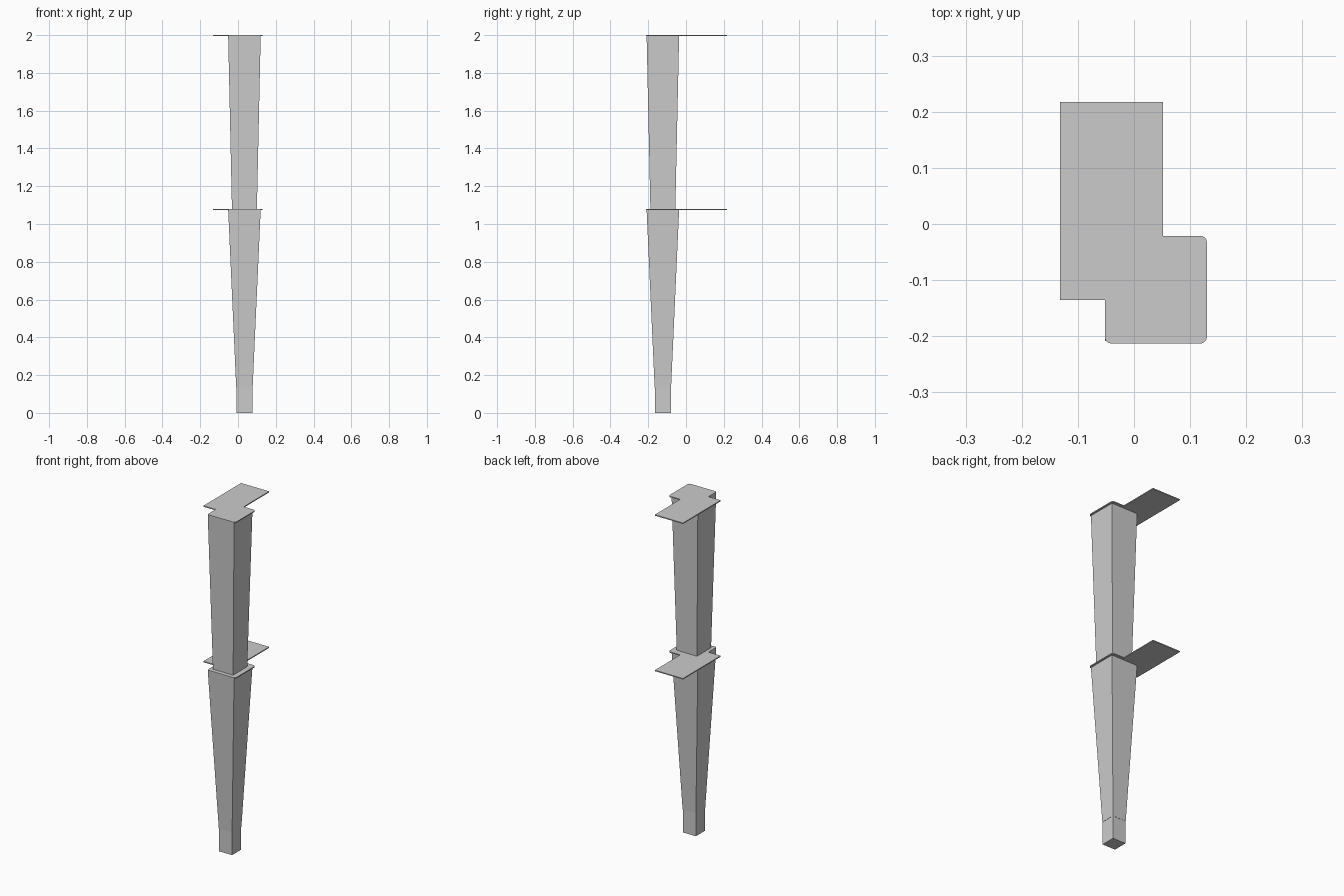
import bpy, bmesh, math

if "Cube" in bpy.data.objects:
    bpy.data.objects.remove(bpy.data.objects["Cube"])

CX, CY = 0.034, -0.1225   # leg axis
T = 0.006                 # plate thickness


def new_object(name, bm):
    bmesh.ops.recalc_face_normals(bm, faces=bm.faces)
    mesh = bpy.data.meshes.new(name)
    bm.to_mesh(mesh)
    bm.free()
    obj = bpy.data.objects.new(name, mesh)
    bpy.context.collection.objects.link(obj)
    return obj


def taper(name, z0, w0, z1, w1):
    """Closed square post, width w0 at z0 widening to w1 at z1."""
    bm = bmesh.new()
    bmesh.ops.create_cube(bm, size=1)
    for v in bm.verts:
        w, z = (w1, z1) if v.co.z > 0 else (w0, z0)
        v.co = (CX + v.co.x * w, CY + v.co.y * w, z)
    return new_object(name, bm)


def corner(x, y, start, r=0.012, steps=5):
    """Quarter-circle arc around a corner centre."""
    return [(x + r * math.cos(math.radians(start + 90 * i / steps)),
             y + r * math.sin(math.radians(start + 90 * i / steps)))
            for i in range(steps + 1)]


def plate(name, top):
    """Rounded flange merged with the rectangular side plate."""
    r = 0.012
    pts = [(-0.132, 0.217), (-0.132, -0.135), (-0.052, -0.135)]
    pts += corner(-0.052 + r, -0.213 + r, 180)
    pts += corner(0.130 - r, -0.213 + r, 270)
    pts += corner(0.130 - r, -0.021 - r, 0)
    pts += [(0.052, -0.021), (0.052, 0.217)]
    bm = bmesh.new()
    face = bm.faces.new([bm.verts.new((x, y, top - T)) for x, y in pts])
    ext = bmesh.ops.extrude_face_region(bm, geom=[face], use_keep_orig=True)
    verts = [g for g in ext["geom"] if isinstance(g, bmesh.types.BMVert)]
    bmesh.ops.translate(bm, verts=verts, vec=(0, 0, T))
    return new_object(name, bm)


# Straight foot and the two tapered leg sections
taper("foot", 0.0, 0.085, 0.135, 0.085)
taper("lower_leg", 0.135, 0.087, 1.08 - T, 0.172)
taper("upper_leg", 1.08, 0.132, 2.0 - T, 0.172)

# Mounting plates on top of each section
plate("middle_plate", 1.08)
plate("top_plate", 2.0)
